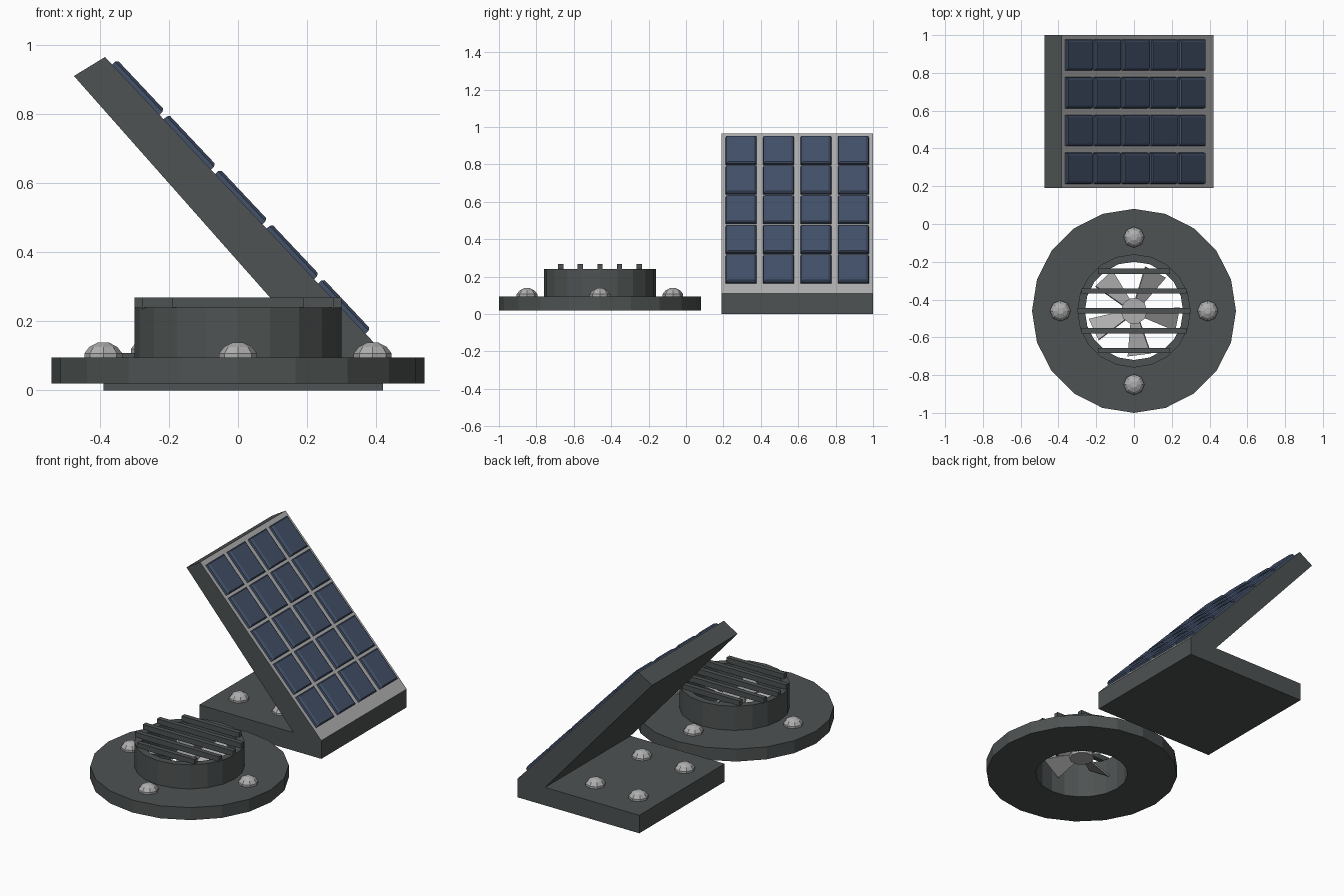
import bpy, bmesh, math
from mathutils import Vector, Matrix

if "Cube" in bpy.data.objects:
    bpy.data.objects.remove(bpy.data.objects["Cube"])


def material(name, rgb):
    m = bpy.data.materials.new(name)
    m.diffuse_color = (*rgb, 1)
    m.use_nodes = True
    m.node_tree.nodes["Principled BSDF"].inputs["Base Color"].default_value = m.diffuse_color
    return m


DARK = material("dark_grey", (0.075, 0.085, 0.084))
GREY = material("light_metal", (0.42, 0.42, 0.42))
BLUE = material("cell_blue", (0.055, 0.08, 0.14))


def finish(name, bm, *mats):
    bmesh.ops.recalc_face_normals(bm, faces=bm.faces)
    me = bpy.data.meshes.new(name)
    bm.to_mesh(me)
    bm.free()
    for m in mats:
        me.materials.append(m)
    ob = bpy.data.objects.new(name, me)
    bpy.context.collection.objects.link(ob)
    return ob


def box(name, centre, size, mat):
    bm = bmesh.new()
    bmesh.ops.create_cube(bm, size=1, matrix=Matrix.Translation(centre) @ Matrix.Diagonal((*size, 1)))
    return finish(name, bm, mat)


def lathe(name, centre, profile, sides, mat, closed=True):
    """Revolve (radius, z) points; closed joins the last point to the first."""
    bm = bmesh.new()
    rings = []
    for r, z in profile:
        rings.append([bm.verts.new((centre[0] + r * math.cos(2 * math.pi * i / sides),
                                    centre[1] + r * math.sin(2 * math.pi * i / sides),
                                    centre[2] + z)) for i in range(sides)])
    pairs = list(zip(rings, rings[1:]))
    if closed:
        pairs.append((rings[-1], rings[0]))
    else:
        bm.faces.new(rings[0])
        bm.faces.new(rings[-1])
    for a, b in pairs:
        for i in range(sides):
            j = (i + 1) % sides
            bm.faces.new((a[i], a[j], b[j], b[i]))
    return finish(name, bm, mat)


def bolt(name, x, y, z):
    lathe(name, (x, y, z - 0.005), [(0.055, 0), (0.055, 0.017), (0.04, 0.036), (0.017, 0.048)],
          8, GREY, closed=False)


# Panel stand: one bent profile extruded along y, front slope in light metal
Y0, Y1 = 0.19, 1.0
TOP, LOW = Vector((-0.385, 0, 0.965)), Vector((0.42, 0, 0.11))
profile = [(-0.39, 0), (0.42, 0), (0.42, 0.11), (-0.385, 0.965),
           (-0.475, 0.91), (0.235, 0.108), (-0.39, 0.108)]
bm = bmesh.new()
face = bm.faces.new([bm.verts.new((x, Y0, z)) for x, z in profile])
new = bmesh.ops.extrude_face_region(bm, geom=[face])["geom"]
bmesh.ops.translate(bm, vec=(0, Y1 - Y0, 0), verts=[v for v in new if isinstance(v, bmesh.types.BMVert)])
bmesh.ops.recalc_face_normals(bm, faces=bm.faces)
for f in bm.faces:
    f.material_index = int(f.normal.x > 0.5 and f.normal.z > 0.5)
finish("panel_stand", bm, DARK, GREY)

# Solar cells: tapered blocks in a 5 x 4 grid on the slope
down = (LOW - TOP).normalized()
out = Vector((-down.z, 0, down.x))
across = Vector((0, 1, 0))
bm = bmesh.new()
for row in range(5):
    for col in range(4):
        c = TOP + down * (0.13 + 0.2176 * row) + across * (0.295 + 0.2 * col)
        rings = []
        for half_s, half_y, h in ((0.1, 0.083, -0.002), (0.1, 0.08, 0.012), (0.094, 0.068, 0.02)):
            rings.append([bm.verts.new(c + down * (half_s * a) + across * (half_y * b) + out * h)
                          for a, b in ((-1, -1), (1, -1), (1, 1), (-1, 1))])
        bm.faces.new(rings[0])
        bm.faces.new(rings[-1])
        for p, q in zip(rings, rings[1:]):
            for i in range(4):
                j = (i + 1) % 4
                bm.faces.new((p[i], p[j], q[j], q[i]))
finish("solar_cells", bm, BLUE)

# Bolts on the stand base
for i, x in enumerate((-0.255, 0.03)):
    for j, y in enumerate((0.375, 0.815)):
        bolt(f"stand_bolt_{i}{j}", x, y, 0.108)

# Fan housing: flange and collar with a through hole
FY = -0.46
lathe("fan_housing", (0, FY, 0),
      [(0.26, 0.02), (0.54, 0.02), (0.54, 0.095), (0.30, 0.095), (0.30, 0.24), (0.26, 0.24)], 20, DARK)

# Flange bolts
for i in range(4):
    a = i * math.pi / 2
    bolt(f"flange_bolt_{i}", 0.39 * math.cos(a), FY + 0.39 * math.sin(a), 0.095)

# Grille slats
for i, half in enumerate((0.19, 0.278, 0.30, 0.278, 0.19)):
    box(f"grille_slat_{i}", (0, FY + 0.105 * (i - 2), 0.252), (2 * half, 0.028, 0.032), DARK)

# Fan hub and pitched blades
lathe("fan_hub", (0, FY, 0.12), [(0.07, 0), (0.07, 0.06)], 10, GREY, closed=False)
bm = bmesh.new()
for k in range(5):
    place = (Matrix.Translation((0, FY, 0.15)) @ Matrix.Rotation(math.radians(61 + 72 * k), 4, 'Z')
             @ Matrix.Rotation(math.radians(30), 4, 'X'))
    corners = ((0.05, -0.025), (0.235, -0.07), (0.235, 0.07), (0.05, 0.025))
    lo, hi = [[bm.verts.new(place @ Vector((x, y, z))) for x, y in corners] for z in (-0.005, 0.005)]
    bm.faces.new(lo)
    bm.faces.new(hi)
    for i in range(4):
        j = (i + 1) % 4
        bm.faces.new((lo[i], lo[j], hi[j], hi[i]))
finish("fan_blades", bm, GREY)
